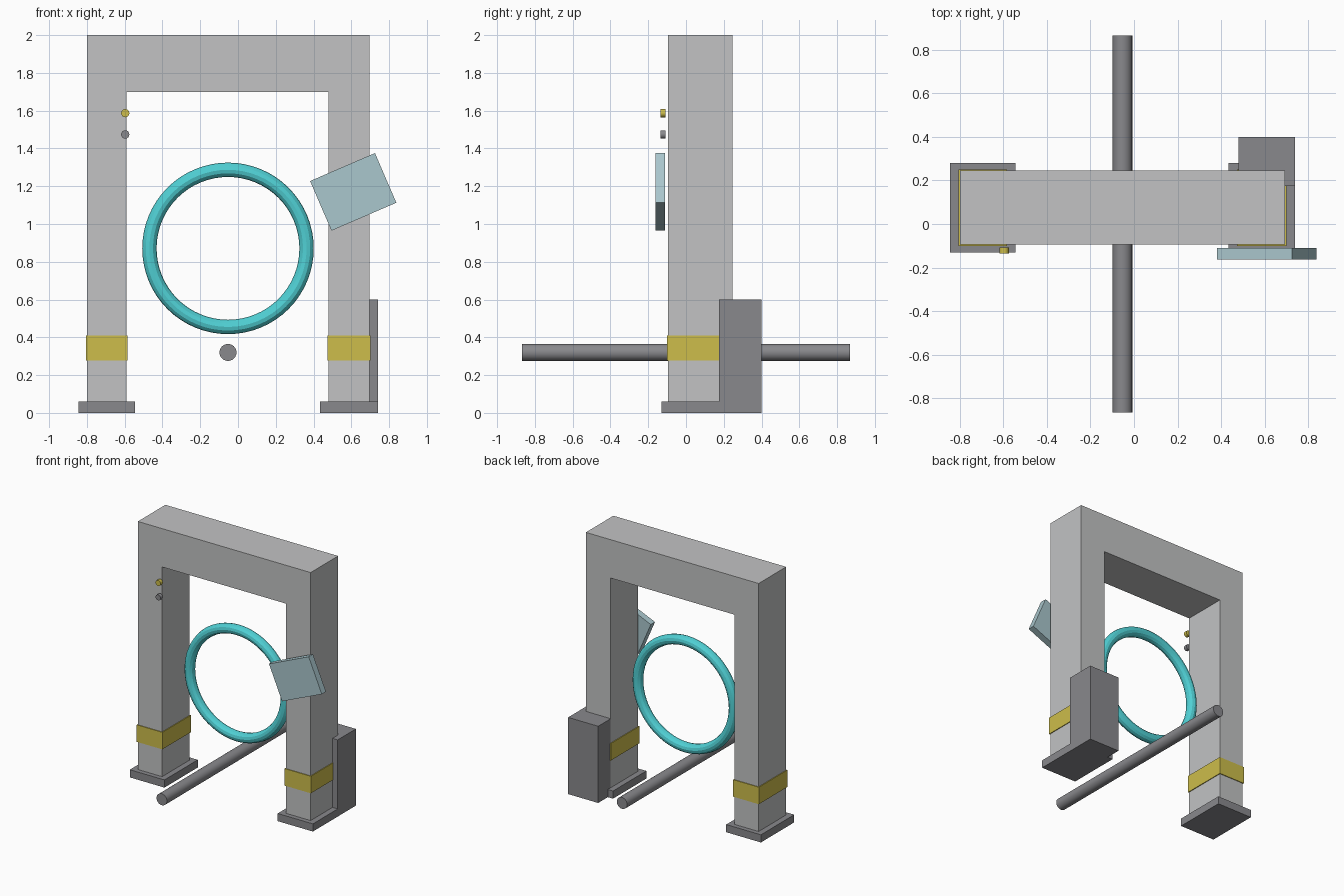
import bpy, bmesh, math
from mathutils import Vector

cube = bpy.data.objects.get("Cube")
if cube:
    bpy.data.objects.remove(cube, do_unlink=True)


def material(name, rgb):
    m = bpy.data.materials.new(name)
    m.use_nodes = True
    m.diffuse_color = (*rgb, 1)
    m.node_tree.nodes["Principled BSDF"].inputs["Base Color"].default_value = (*rgb, 1)
    return m


LIGHT = material("light grey", (0.54, 0.545, 0.55))
DARK = material("dark grey", (0.25, 0.25, 0.265))
YELLOW = material("yellow", (0.61, 0.51, 0.07))
TEAL = material("teal", (0.08, 0.63, 0.66))
GLASS = material("pale blue", (0.40, 0.57, 0.61))


def finish(name, mat):
    ob = bpy.context.object
    ob.name = ob.data.name = name
    ob.data.materials.append(mat)
    return ob


def box(name, mat, low, high, tilt=0):
    low, high = Vector(low), Vector(high)
    bpy.ops.mesh.primitive_cube_add(size=1, location=(low + high) / 2)
    ob = finish(name, mat)
    for v in ob.data.vertices:
        v.co *= high - low
    ob.rotation_euler.y = tilt
    return ob


def rod(name, mat, x, z, radius, y0, y1, sides):
    bpy.ops.mesh.primitive_cylinder_add(
        vertices=sides, radius=radius, depth=y1 - y0,
        location=(x, (y0 + y1) / 2, z), rotation=(math.pi / 2, 0, 0))
    finish(name, mat)
    bpy.ops.object.shade_smooth_by_angle(angle=math.radians(30))


# Arch frame: one portal profile pushed back through its depth
LEGS = {"right": (-0.80, -0.59), "left": (0.48, 0.695)}
FRONT, BACK = -0.095, 0.245
(a, b), (c, d) = LEGS["right"], LEGS["left"]
base, under, top = 0.01, 1.70, 2.0
profile = [(a, base), (b, base), (b, under), (c, under),
           (c, base), (d, base), (d, top), (a, top)]
bm = bmesh.new()
face = bm.faces.new([bm.verts.new((x, FRONT, z)) for x, z in profile])
new = bmesh.ops.extrude_face_region(bm, geom=[face])["geom"]
bmesh.ops.translate(bm, vec=(0, BACK - FRONT, 0),
                    verts=[g for g in new if isinstance(g, bmesh.types.BMVert)])
bmesh.ops.recalc_face_normals(bm, faces=bm.faces)
mesh = bpy.data.meshes.new("arch_frame")
bm.to_mesh(mesh)
bm.free()
mesh.materials.append(LIGHT)
bpy.context.collection.objects.link(bpy.data.objects.new("arch_frame", mesh))

# Foot plate and warning band on each leg
for side, (x0, x1) in LEGS.items():
    for part, mat, grow, z0, z1 in (("foot", DARK, 0.045, 0, 0.06),
                                    ("band", YELLOW, 0.006, 0.277, 0.41)):
        g = min(grow, 0.036)
        box(f"{side}_{part}", mat, (x0 - grow, FRONT - g, z0), (x1 + grow, BACK + g, z1))

# Equipment cabinet behind the left leg
box("cabinet", DARK, (0.48, 0.175, 0), (0.74, 0.40, 0.60))

# Tilted display panel
box("display_panel", GLASS, (0.423, -0.162, 1.027), (0.797, -0.11, 1.313),
    tilt=-math.radians(23.3))

# Ring hanging in the opening
bpy.ops.mesh.primitive_torus_add(
    major_radius=0.416, minor_radius=0.038, major_segments=64, minor_segments=12,
    location=(-0.053, (FRONT + BACK) / 2, 0.871), rotation=(math.pi / 2, 0, 0))
finish("ring", TEAL)
bpy.ops.object.shade_smooth_by_angle(angle=math.radians(25))

# Long rail through the arch and the two buttons
rod("rail", DARK, -0.053, 0.32, 0.045, -0.867, 0.867, 24)
rod("yellow_button", YELLOW, -0.597, 1.587, 0.022, -0.135, -0.108, 16)
rod("grey_button", DARK, -0.597, 1.474, 0.022, -0.135, -0.108, 16)
